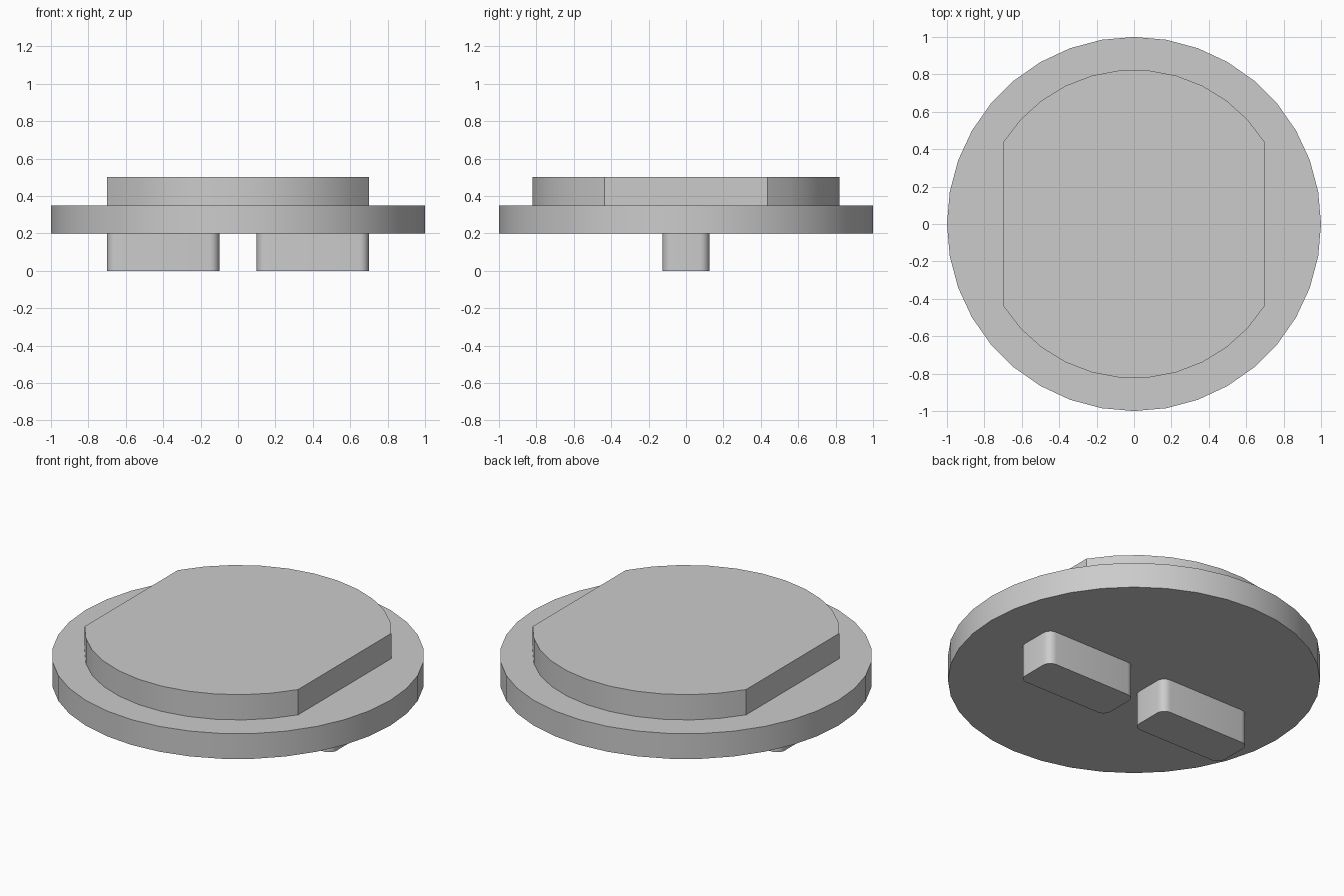
import bpy
import bmesh
from math import atan2, cos, hypot, pi, radians, sin

default = bpy.data.objects.get("Cube")
if default:
    bpy.data.objects.remove(default, do_unlink=True)

# Single plain material
GREY = (0.6, 0.6, 0.6, 1)
grey = bpy.data.materials.new("light_grey")
grey.use_nodes = True
grey.diffuse_color = GREY
grey.node_tree.nodes["Principled BSDF"].inputs["Base Color"].default_value = GREY


def arc(cx, cy, radius, start, end, steps):
    """Points along an arc, both ends included."""
    angles = [start + (end - start) * i / steps for i in range(steps + 1)]
    return [(cx + radius * cos(a), cy + radius * sin(a)) for a in angles]


def prism(name, outline, bottom, top):
    """Extrude a counter-clockwise outline into a closed solid."""
    bm = bmesh.new()
    face = bm.faces.new([bm.verts.new((x, y, bottom)) for x, y in outline])
    extruded = bmesh.ops.extrude_face_region(bm, geom=[face], use_keep_orig=True)
    verts = [g for g in extruded["geom"] if isinstance(g, bmesh.types.BMVert)]
    bmesh.ops.translate(bm, verts=verts, vec=(0, 0, top - bottom))
    bmesh.ops.recalc_face_normals(bm, faces=bm.faces)
    mesh = bpy.data.meshes.new(name)
    bm.to_mesh(mesh)
    bm.free()
    mesh.materials.append(grey)
    obj = bpy.data.objects.new(name, mesh)
    bpy.context.collection.objects.link(obj)
    bpy.ops.object.select_all(action="DESELECT")
    obj.select_set(True)
    bpy.context.view_layer.objects.active = obj
    bpy.ops.object.shade_smooth_by_angle(angle=radians(30))
    return obj


def rounded_rectangle(cx, half_x, half_y, radius):
    """Outline with four rounded corners."""
    points = []
    for i, (sx, sy) in enumerate([(1, 1), (-1, 1), (-1, -1), (1, -1)]):
        points += arc(cx + sx * (half_x - radius), sy * (half_y - radius),
                      radius, i * pi / 2, (i + 1) * pi / 2, 6)
    return points


# Wide round flange
prism("flange", arc(0, 0, 1, 0, 2 * pi, 36)[:-1], 0.2, 0.35)

# Raised disc with two flat sides
flat_x, flat_y = 0.7, 0.436
corner = atan2(flat_y, flat_x)
radius = hypot(flat_x, flat_y)
disc = (arc(0, 0, radius, corner, pi - corner, 11)
        + arc(0, 0, radius, pi + corner, 2 * pi - corner, 11))
prism("raised_disc", disc, 0.35, 0.5)

# Pair of rounded keys underneath
for side, sign in (("left", 1), ("right", -1)):
    prism(side + "_key", rounded_rectangle(sign * 0.4, 0.3, 0.125, 0.05), 0, 0.2)
